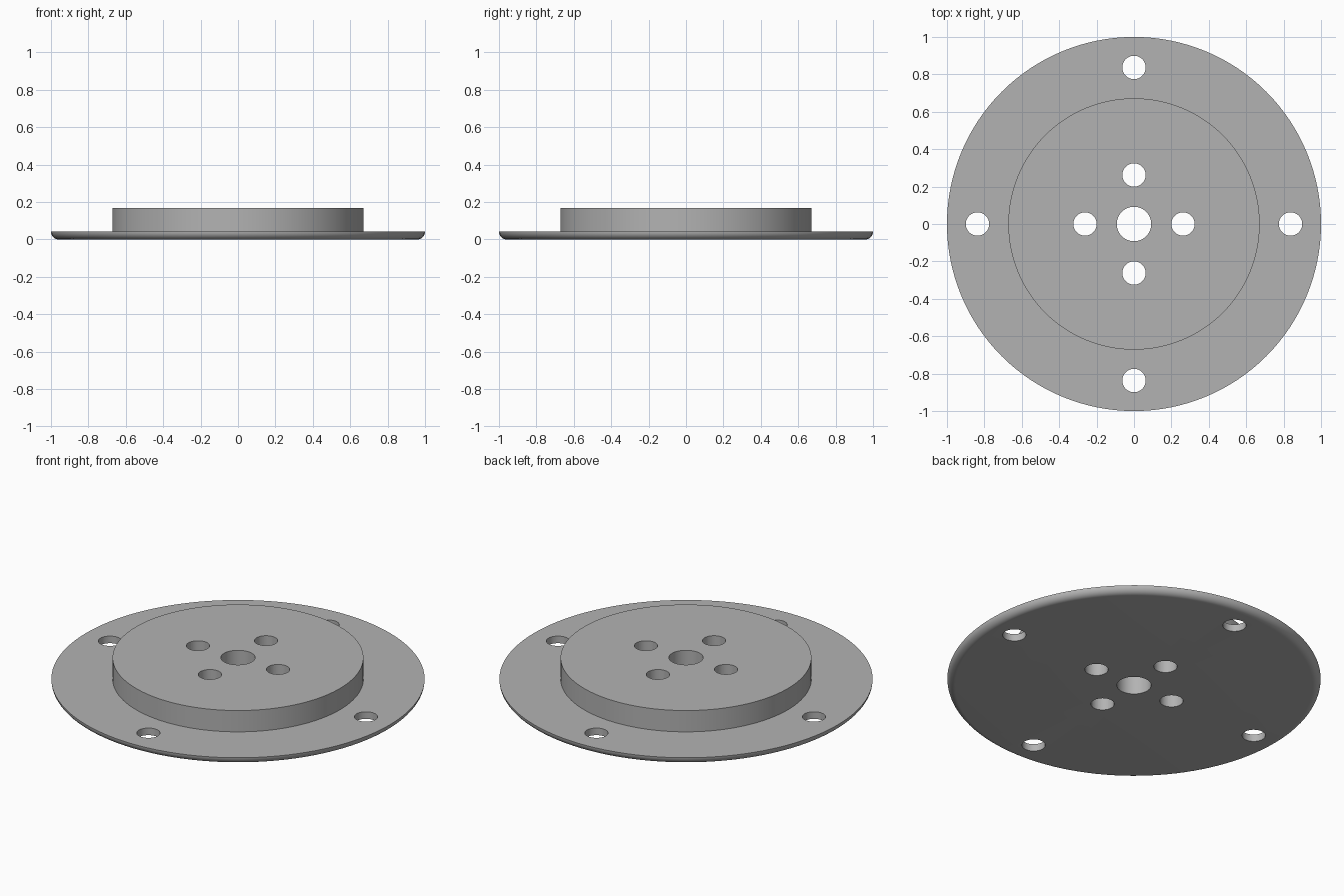
import bpy, bmesh, math
from mathutils import Matrix

if "Cube" in bpy.data.objects:
    bpy.data.objects.remove(bpy.data.objects["Cube"])

SEGMENTS = 128
HUB_R, HUB_TOP = 0.672, 0.168
RIM_R, RIM_TOP, FILLET = 1.0, 0.042, 0.042
BORE_R, HOLE_R = 0.092, 0.0625

grey = bpy.data.materials.new("plain grey")
grey.diffuse_color = (0.45, 0.45, 0.45, 1)
grey.use_nodes = True
grey.node_tree.nodes["Principled BSDF"].inputs["Base Color"].default_value = grey.diffuse_color


def new_object(name, bm):
    bmesh.ops.recalc_face_normals(bm, faces=bm.faces)
    mesh = bpy.data.meshes.new(name)
    bm.to_mesh(mesh)
    bm.free()
    obj = bpy.data.objects.new(name, mesh)
    bpy.context.collection.objects.link(obj)
    mesh.materials.append(grey)
    return obj


# Flanged disc: closed section with rounded lower rim, turned around the bore
section = [(BORE_R, 0)]
for i in range(9):
    a = math.pi / 2 * i / 8
    section.append((RIM_R - FILLET + FILLET * math.sin(a), FILLET - FILLET * math.cos(a)))
section += [(HUB_R, RIM_TOP), (HUB_R, HUB_TOP), (BORE_R, HUB_TOP)]

bm = bmesh.new()
rings = []
for s in range(SEGMENTS):
    t = 2 * math.pi * s / SEGMENTS
    rings.append([bm.verts.new((r * math.cos(t), r * math.sin(t), z)) for r, z in section])
for s in range(SEGMENTS):
    a, b = rings[s], rings[(s + 1) % SEGMENTS]
    for i in range(len(section)):
        j = (i + 1) % len(section)
        bm.faces.new((a[i], b[i], b[j], a[j]))
flange = new_object("flanged_disc", bm)

# Bolt holes: four around the bore, four through the rim
bm = bmesh.new()
for radius in (0.262, 0.837):
    for k in range(4):
        t = k * math.pi / 2
        bmesh.ops.create_cone(
            bm, cap_ends=True, segments=48, radius1=HOLE_R, radius2=HOLE_R, depth=1,
            matrix=Matrix.Translation((radius * math.cos(t), radius * math.sin(t), 0.1)))
cutter = new_object("bolt_hole_cutter", bm)
cutter.hide_render = True

cut = flange.modifiers.new("bolt holes", 'BOOLEAN')
cut.operation = 'DIFFERENCE'
cut.solver = 'EXACT'
cut.object = cutter
bpy.context.view_layer.objects.active = flange
flange.select_set(True)
bpy.ops.object.modifier_apply(modifier=cut.name)
bpy.data.objects.remove(cutter)

# Smooth curved walls, crisp edges
bpy.ops.object.shade_smooth_by_angle(angle=math.radians(30))
